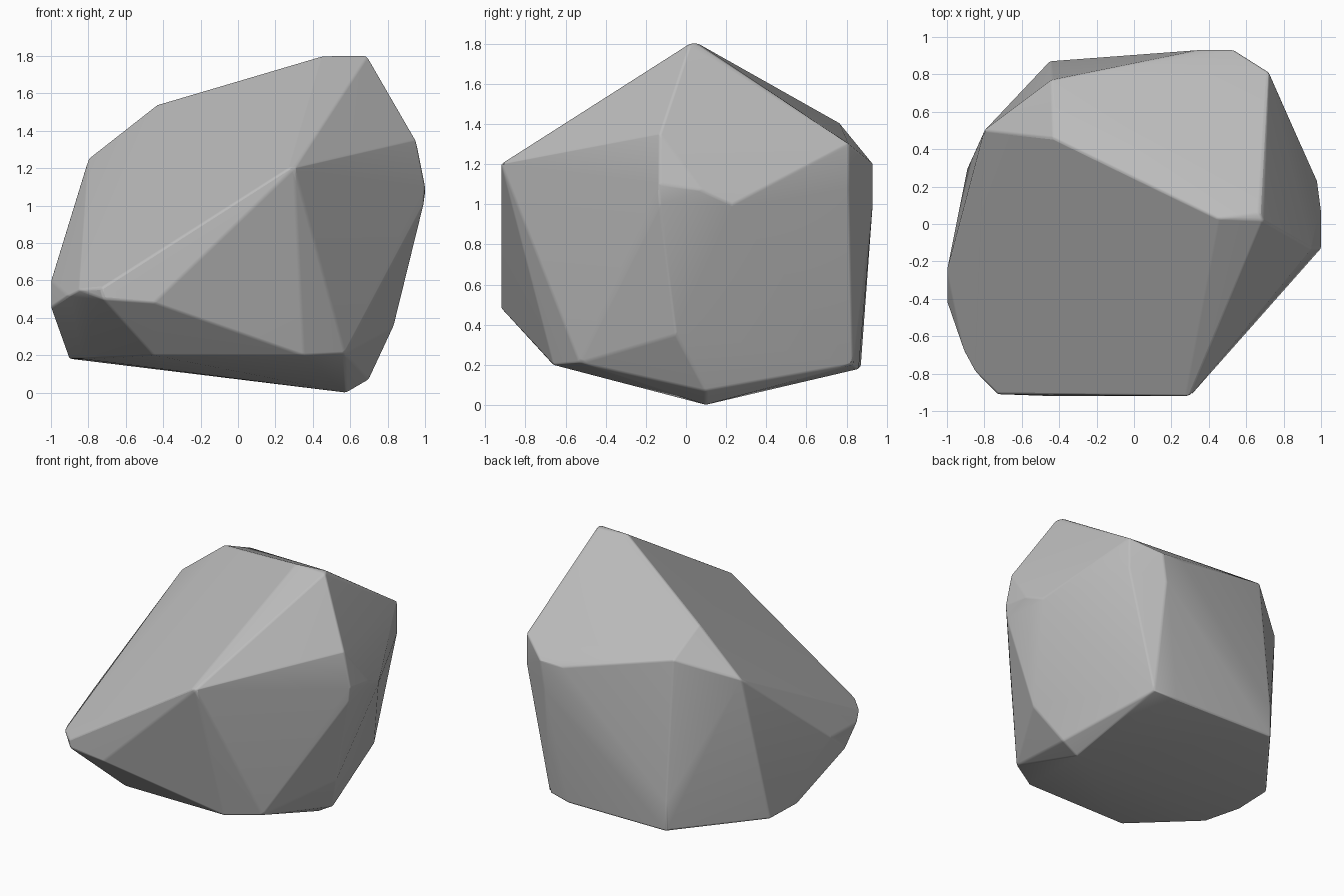
import bpy
import bmesh
import math

default_cube = bpy.data.objects.get("Cube")
if default_cube:
    bpy.data.objects.remove(default_cube, do_unlink=True)


def make_material(name, colour):
    """Flat material with the same colour in the viewport and in a render."""
    material = bpy.data.materials.new(name)
    material.use_nodes = True
    material.diffuse_color = colour
    shader = material.node_tree.nodes["Principled BSDF"]
    shader.inputs["Base Color"].default_value = colour
    shader.inputs["Roughness"].default_value = 0.9
    return material


def convex_stone(name, corner_groups, material):
    """Wrap a tight skin around the chipped corners of a stone."""
    bm = bmesh.new()
    for corners in corner_groups.values():
        for corner in corners:
            bm.verts.new(corner)
    hull = bmesh.ops.convex_hull(bm, input=bm.verts[:])
    loose = set(hull["geom_interior"]) | set(hull["geom_unused"])
    loose_verts = [item for item in loose if isinstance(item, bmesh.types.BMVert)]
    bmesh.ops.delete(bm, geom=loose_verts, context="VERTS")

    # Merge nearly coplanar triangles into broad facets
    bmesh.ops.dissolve_limit(
        bm,
        angle_limit=math.radians(5),
        verts=bm.verts[:],
        edges=bm.edges[:],
    )
    bmesh.ops.recalc_face_normals(bm, faces=bm.faces[:])

    mesh = bpy.data.meshes.new(name)
    bm.to_mesh(mesh)
    bm.free()
    mesh.materials.append(material)
    stone = bpy.data.objects.new(name, mesh)
    bpy.context.collection.objects.link(stone)
    return stone


def soften_ridges(stone):
    """Wear the ridges slightly while leaving the facets flat."""
    bevel = stone.modifiers.new("worn_ridges", "BEVEL")
    bevel.width = 0.02
    bevel.segments = 2
    bevel.limit_method = "ANGLE"
    bevel.angle_limit = math.radians(15)
    bevel.use_clamp_overlap = True

    bpy.ops.object.select_all(action="DESELECT")
    stone.select_set(True)
    bpy.context.view_layer.objects.active = stone
    bpy.ops.object.shade_smooth_by_angle(angle=math.radians(40))

    weighted = stone.modifiers.new("flat_facets", "WEIGHTED_NORMAL")
    weighted.keep_sharp = True


# Corners of the boulder, grouped by the side they belong to
boulder_corners = {
    "peak": [(.45, .03, 1.8), (.69, .02, 1.8), (.67, .06, 1.8)],
    "upper_shoulder": [(-.43, .46, 1.54), (-.44, .77, 1.4), (-.8, .5, 1.25)],
    "front_ridge": [
        (.3, -.92, 1.2), (.27, -.92, 1.2),
        (-.73, -.91, .56), (-.72, -.91, .5), (-.45, -.92, .48),
    ],
    "low_side": [
        (-.85, -.79, .55), (-.91, -.68, .52),
        (-1, -.42, .46), (-1, -.25, .6),
    ],
    "high_side": [
        (.95, -.13, 1.35), (1, -.13, 1.1), (.99, -.13, 1),
        (1, .08, 1.07), (.98, .23, 1), (.83, -.05, .35),
    ],
    "back": [
        (.72, .81, 1.3), (.72, .81, 1.07), (.53, .93, 1.2),
        (.35, .93, 1.2), (.5, .93, 1), (-.45, .87, .4),
    ],
    "underside": [
        (.58, .1, 0), (.7, .1, .07), (.57, -.53, .21),
        (.35, -.66, .2), (-.45, -.66, .2), (-.83, -.25, .18),
        (-.9, .02, .18), (-.89, .3, .18), (-.45, .87, .19),
        (.35, .86, .18), (.52, .83, .2),
    ],
}

stone_grey = make_material("stone_grey", (.5, .5, .5, 1))
boulder = convex_stone("boulder", boulder_corners, stone_grey)
soften_ridges(boulder)
